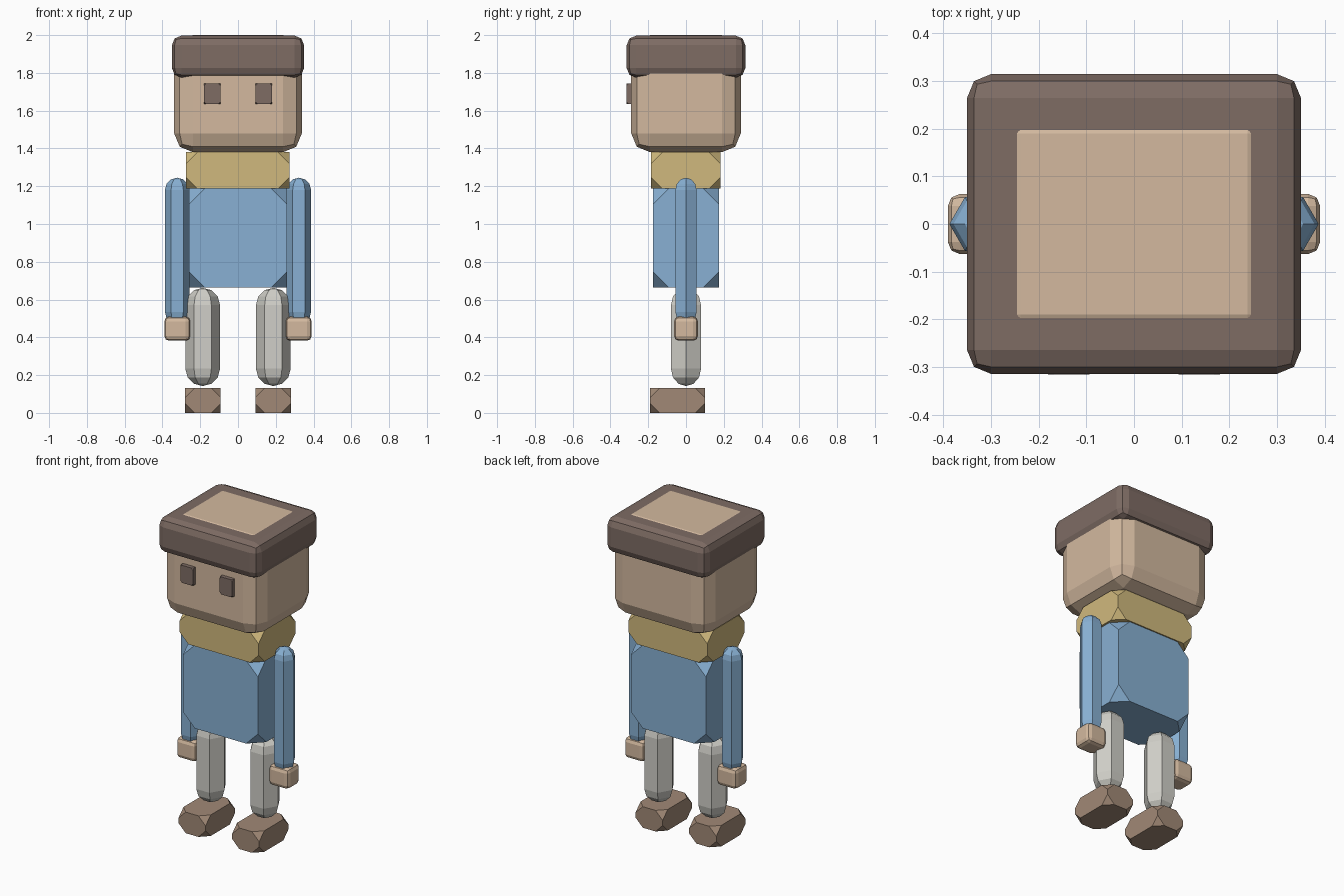
import bpy, bmesh, math

if "Cube" in bpy.data.objects:
    bpy.data.objects.remove(bpy.data.objects["Cube"])


def material(name, rgb):
    """Flat colour from 0-255 display values, converted to linear."""
    m = bpy.data.materials.new(name)
    m.diffuse_color = [((c / 255 + 0.055) / 1.055) ** 2.4 for c in rgb] + [1]
    m.use_nodes = True
    m.node_tree.nodes["Principled BSDF"].inputs["Base Color"].default_value = m.diffuse_color
    return m


SKIN = material("skin", (211, 185, 159))
HAT = material("dark_brown", (126, 108, 100))
SCARF = material("mustard", (208, 185, 125))
SHIRT = material("sky_blue", (136, 176, 211))
TROUSERS = material("pale_grey", (208, 207, 200))
SHOE = material("leather_brown", (161, 137, 118))


def finish(bm, name, mat):
    bmesh.ops.recalc_face_normals(bm, faces=bm.faces)
    mesh = bpy.data.meshes.new(name)
    bm.to_mesh(mesh)
    bm.free()
    mesh.materials.append(mat)
    obj = bpy.data.objects.new(name, mesh)
    bpy.context.collection.objects.link(obj)
    return obj


def box(name, mat, x, y, z, bevel, corners=False, segments=2):
    """Box from ranges; corners=True slices only the corners off."""
    bm = bmesh.new()
    bmesh.ops.create_cube(bm, size=1)
    for v in bm.verts:
        v.co = [(a + b) / 2 + c * (b - a) for c, (a, b) in zip(v.co, (x, y, z))]
    geom = bm.verts[:] if corners else bm.edges[:]
    bmesh.ops.bevel(bm, geom=geom, offset=bevel, offset_type='OFFSET',
                    segments=1 if corners else segments, profile=0.5,
                    affect='VERTICES' if corners else 'EDGES')
    return finish(bm, name, mat)


def capsule(name, mat, x, radius, z0, z1, sides=6, steps=3):
    """Upright six-sided limb with rounded ends."""
    bm = bmesh.new()
    angles = [math.pi / 2 * i / steps for i in range(steps)]
    profile = [(z0 + radius * (1 - math.sin(a)), radius * math.cos(a)) for a in reversed(angles)]
    profile += [(z1 - radius * (1 - math.sin(a)), radius * math.cos(a)) for a in angles]
    rings = [[bm.verts.new((x + r * math.cos(math.tau * i / sides),
                            r * math.sin(math.tau * i / sides), z))
              for i in range(sides)] for z, r in profile]
    ends = bm.verts.new((x, 0, z0)), bm.verts.new((x, 0, z1))
    for i in range(sides):
        j = (i + 1) % sides
        for a, b in zip(rings, rings[1:]):
            bm.faces.new((a[i], a[j], b[j], b[i]))
        bm.faces.new((ends[0], rings[0][j], rings[0][i]))
        bm.faces.new((ends[1], rings[-1][i], rings[-1][j]))
    return finish(bm, name, mat)


# Head, with its flat crown showing just above the hat brim
box("head", SKIN, (-0.338, 0.338), (-0.29, 0.29), (1.38, 2.0), 0.1)
box("hat", HAT, (-0.35, 0.35), (-0.314, 0.314), (1.775, 1.997), 0.05)

# Body blocks with sliced corners
box("scarf", SCARF, (-0.275, 0.272), (-0.185, 0.182), (1.187, 1.38), 0.06, True)
box("torso", SHIRT, (-0.26, 0.26), (-0.174, 0.174), (0.665, 1.187), 0.082, True)

# Paired parts
for side, s in (("left", -1), ("right", 1)):
    def span(a, b):
        return tuple(sorted((s * a, s * b)))
    box(side + "_eye", HAT, span(0.093, 0.18), (-0.315, -0.28), (1.635, 1.745), 0.012, True)
    capsule(side + "_arm", SHIRT, s * 0.322, 0.065, 0.47, 1.245)
    box(side + "_hand", SKIN, span(0.252, 0.39), (-0.063, 0.063), (0.382, 0.51), 0.025)
    capsule(side + "_leg", TROUSERS, s * 0.187, 0.092, 0.142, 0.662)
    box(side + "_shoe", SHOE, span(0.092, 0.28), (-0.19, 0.1), (0, 0.132), 0.05, True)
